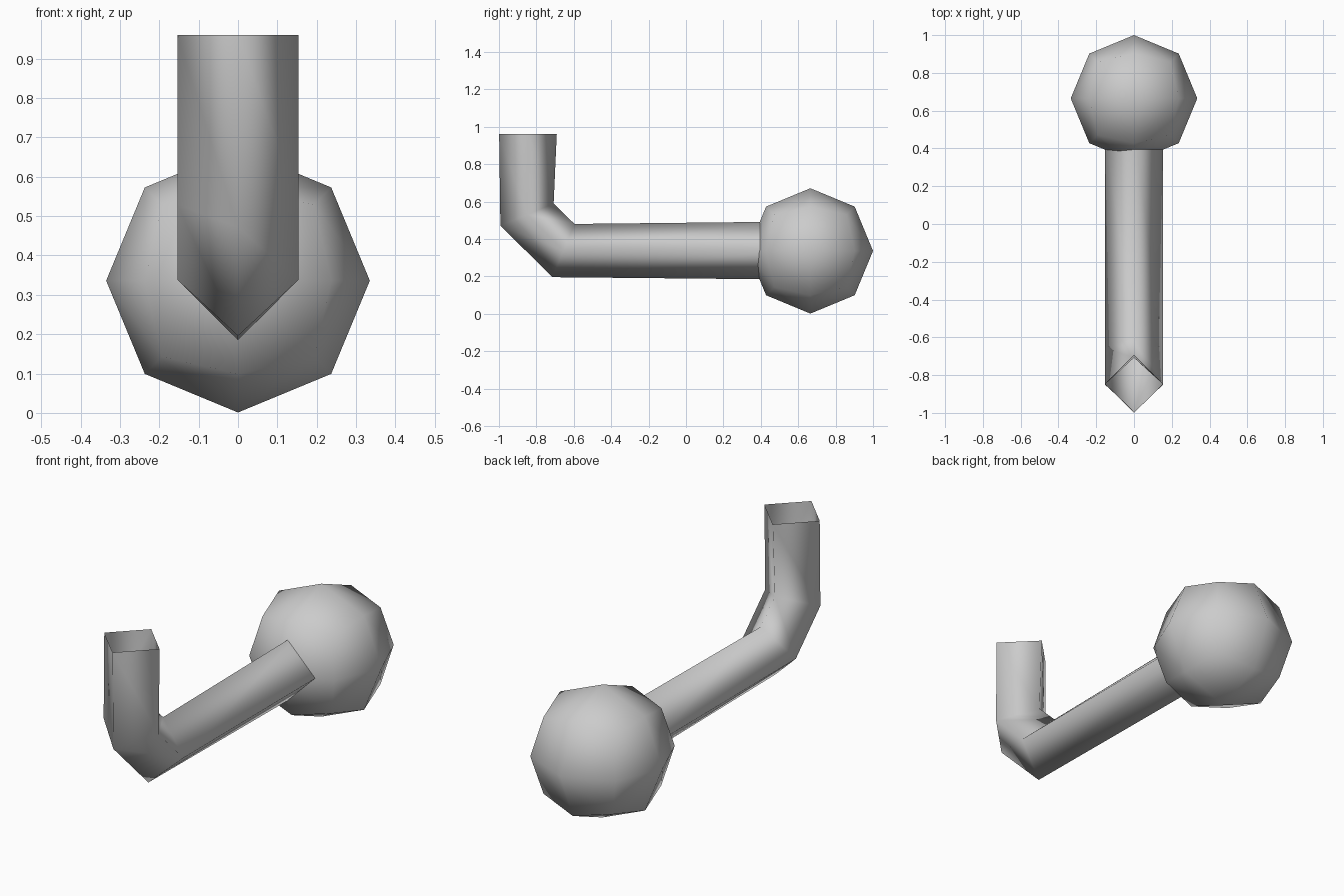
import bpy, bmesh, math
from mathutils import Vector

default = bpy.data.objects.get("Cube")
if default:
    bpy.data.objects.remove(default, do_unlink=True)

COLOR = (0.6, 0.6, 0.6, 1.0)
gray = bpy.data.materials.new("plain_gray")
gray.use_nodes = True
gray.diffuse_color = COLOR
gray.node_tree.nodes["Principled BSDF"].inputs["Base Color"].default_value = COLOR


def finish(name, bm):
    """Turn a bmesh into a smooth-shaded gray object."""
    for face in bm.faces:
        face.smooth = True
    bmesh.ops.recalc_face_normals(bm, faces=bm.faces)
    mesh = bpy.data.meshes.new(name)
    bm.to_mesh(mesh)
    bm.free()
    mesh.materials.append(gray)
    obj = bpy.data.objects.new(name, mesh)
    bpy.context.collection.objects.link(obj)
    return obj


# Ball: a cube cut once and rounded onto a sphere
RADIUS = 0.335
CENTER = Vector((0, 0.665, 0.336))
bm = bmesh.new()
bmesh.ops.create_cube(bm, size=2)
bmesh.ops.subdivide_edges(bm, edges=bm.edges[:], cuts=1, use_grid_fill=True)
for v in bm.verts:
    v.co = CENTER + v.co.normalized() * RADIUS
finish("ball", bm)

# Bent pipe: square rings swept along a path, open at the top
PIPE_RADIUS = 0.154
PATH = [  # y, z, tilt of the ring in degrees
    (-0.845, 0.96, 0),
    (-0.85, 0.53, 22.5),
    (-0.655, 0.338, 67.5),
    (0.5, 0.338, 90),
]
bm = bmesh.new()
rings = []
for y, z, tilt in PATH:
    t = math.radians(tilt)
    across = Vector((0, math.cos(t), math.sin(t)))
    side = Vector((1, 0, 0))
    middle = Vector((0, y, z))
    rings.append([bm.verts.new(middle + d * PIPE_RADIUS)
                  for d in (side, across, -side, -across)])
for a, b in zip(rings, rings[1:]):
    for i in range(4):
        j = (i + 1) % 4
        bm.faces.new((a[i], a[j], b[j], b[i]))
finish("bent_pipe", bm)
